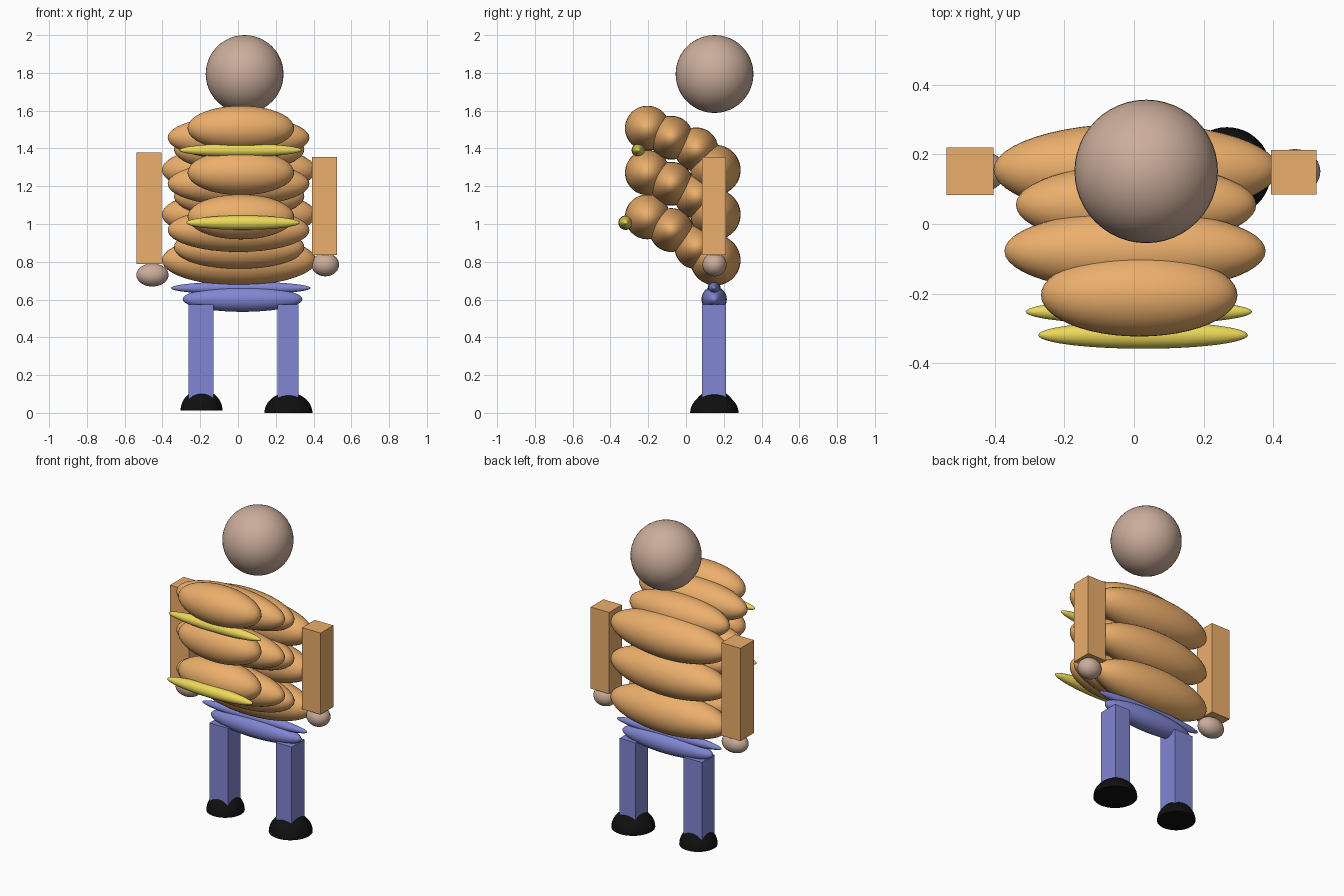
import bpy, bmesh

if "Cube" in bpy.data.objects:
    bpy.data.objects.remove(bpy.data.objects["Cube"])


def material(name, rgb):
    m = bpy.data.materials.new(name)
    m.diffuse_color = (*rgb, 1)
    m.use_nodes = True
    m.node_tree.nodes["Principled BSDF"].inputs["Base Color"].default_value = m.diffuse_color
    return m


SKIN = material("skin", (0.60, 0.42, 0.33))
ORANGE = material("orange", (0.84, 0.43, 0.15))
YELLOW = material("yellow", (0.84, 0.69, 0.10))
BLUE = material("blue", (0.22, 0.24, 0.65))
BLACK = material("black", (0.005, 0.005, 0.005))


def ellipsoid(name, loc, radii, mat):
    bpy.ops.mesh.primitive_uv_sphere_add(segments=48, ring_count=24, location=loc)
    o = bpy.context.object
    o.name = name
    o.scale = radii
    bpy.ops.object.transform_apply(location=False, rotation=False, scale=True)
    bpy.ops.object.shade_smooth()
    o.data.materials.append(mat)
    return o


def box(name, x, y, z, mat):
    bpy.ops.mesh.primitive_cube_add(
        size=1, location=[(a + b) / 2 for a, b in (x, y, z)])
    o = bpy.context.object
    o.name = name
    o.scale = [b - a for a, b in (x, y, z)]
    bpy.ops.object.transform_apply(location=False, rotation=False, scale=True)
    o.data.materials.append(mat)
    return o


def dome(name, loc, radii, mat):
    # upper half of an ellipsoid with a flat closed bottom
    o = ellipsoid(name, loc, radii, mat)
    bm = bmesh.new()
    bm.from_mesh(o.data)
    bmesh.ops.bisect_plane(bm, geom=bm.verts[:] + bm.edges[:] + bm.faces[:],
                           plane_co=(0, 0, 0), plane_no=(0, 0, 1),
                           dist=1e-5, clear_inner=True)
    bmesh.ops.holes_fill(bm, edges=[e for e in bm.edges if e.is_boundary], sides=0)
    bm.to_mesh(o.data)
    bm.free()
    bpy.ops.object.shade_smooth_by_angle()


# head
ellipsoid("head", (0.035, 0.151, 1.794), (0.206, 0.206, 0.206), SKIN)

# torso: four layers front to back (x, y, x radius, radius, heights of three rolls)
layers = [
    (0.015, -0.204, 0.282, 0.119, (1.507, 1.272, 1.038)),
    (0.003, -0.078, 0.375, 0.116, (1.457, 1.213, 0.968)),
    (0.006, 0.055, 0.345, 0.116, (1.395, 1.146, 0.877)),
    (0.005, 0.156, 0.408, 0.133, (1.286, 1.050, 0.808)),
]
for i, (x, y, rx, r, heights) in enumerate(layers):
    for j, z in enumerate(heights):
        ellipsoid(f"torso_roll_{i}_{j}", (x, y, z), (rx, r, r), ORANGE)

# yellow chest bands
ellipsoid("upper_band", (0.014, -0.252, 1.391), (0.325, 0.036, 0.035), YELLOW)
ellipsoid("lower_band", (0.026, -0.319, 1.007), (0.301, 0.039, 0.038), YELLOW)

# hips
ellipsoid("waist", (0.014, 0.149, 0.661), (0.37, 0.034, 0.034), BLUE)
ellipsoid("hips", (0.024, 0.149, 0.602), (0.317, 0.067, 0.067), BLUE)

# arms and hands
depth = (0.085, 0.213)
box("left_arm", (-0.538, -0.404), (0.083, 0.22), (0.787, 1.379), ORANGE)
box("right_arm", (0.393, 0.524), depth, (0.836, 1.356), ORANGE)
ellipsoid("left_hand", (-0.453, 0.151, 0.73), (0.085, 0.062, 0.061), SKIN)
ellipsoid("right_hand", (0.462, 0.151, 0.785), (0.073, 0.064, 0.062), SKIN)

# legs and feet
box("left_leg", (-0.261, -0.13), depth, (0.06, 0.574), BLUE)
box("right_leg", (0.209, 0.319), depth, (0.06, 0.574), BLUE)
dome("left_foot", (-0.193, 0.15, 0.013), (0.111, 0.112, 0.108), BLACK)
dome("right_foot", (0.267, 0.15, 0.0), (0.127, 0.128, 0.107), BLACK)
